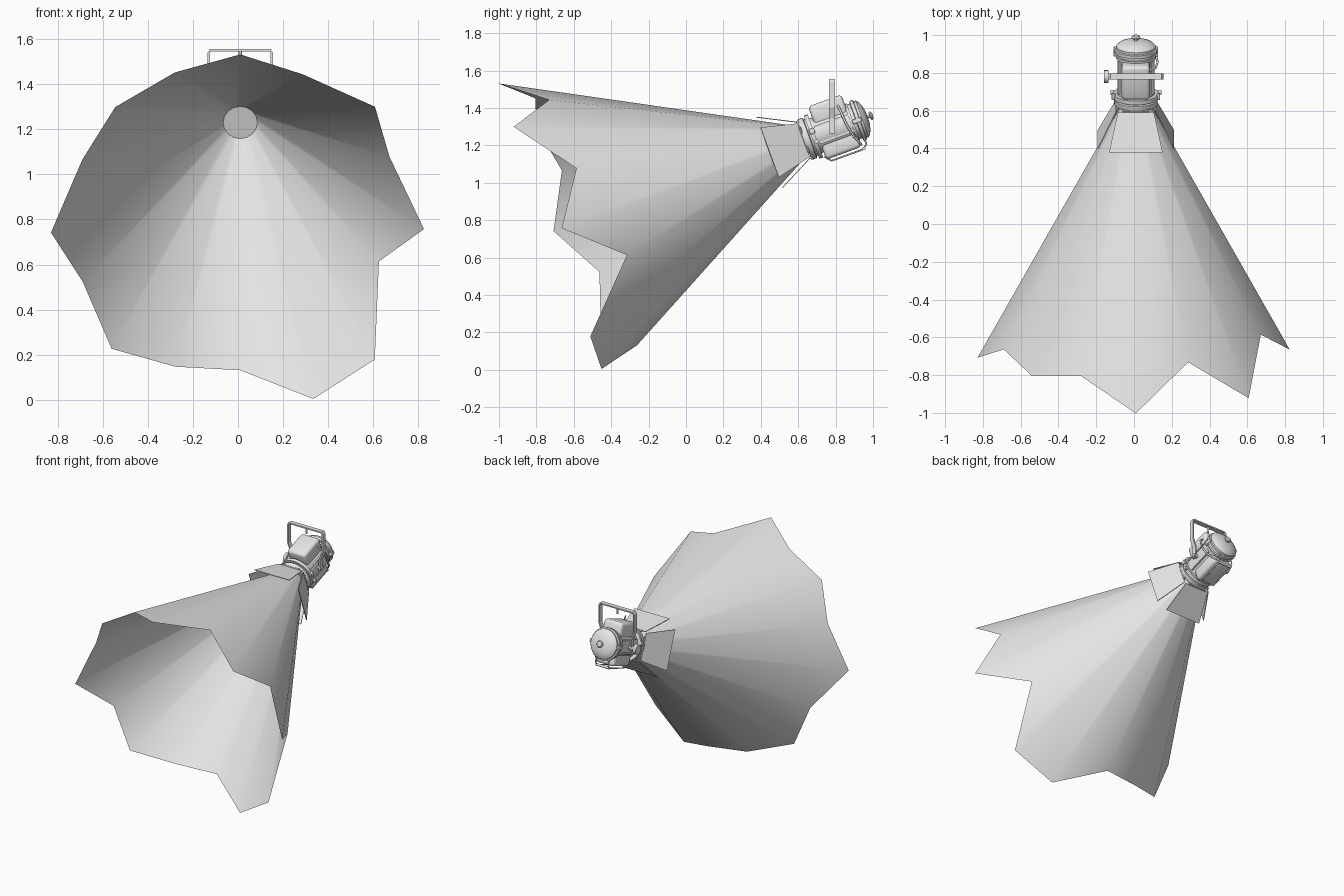
import bpy, bmesh
from math import sin, cos, tan, pi, radians
from mathutils import Matrix, Vector

cube = bpy.data.objects.get("Cube")
if cube:
    bpy.data.objects.remove(cube, do_unlink=True)

GREY = bpy.data.materials.new("plain grey")
GREY.use_nodes = True
GREY.diffuse_color = (0.8, 0.8, 0.8, 1)
GREY.node_tree.nodes["Principled BSDF"].inputs["Base Color"].default_value = (0.8, 0.8, 0.8, 1)

# Lamp frame: +Y runs backwards along the tilted lamp axis, origin at the lens
LAMP = Matrix.Translation((0.01, 0.66, 1.24)) @ Matrix.Rotation(radians(20), 4, 'X')
WORLD = Matrix.Translation((0.01, 0.78, 1.284))   # upright frame at the yoke pivot


def finish(name, bm, frame=LAMP, smooth=35, closed=True):
    if closed:
        bmesh.ops.recalc_face_normals(bm, faces=bm.faces)
    bm.transform(frame)
    mesh = bpy.data.meshes.new(name)
    bm.to_mesh(mesh)
    bm.free()
    mesh.materials.append(GREY)
    ob = bpy.data.objects.new(name, mesh)
    bpy.context.collection.objects.link(ob)
    bpy.ops.object.select_all(action='DESELECT')
    ob.select_set(True)
    bpy.context.view_layer.objects.active = ob
    bpy.ops.object.shade_smooth_by_angle(angle=radians(smooth))
    return ob


def lathe(name, profile, sides=32):
    """Revolve (radius, distance back) points around the lamp axis."""
    bm = bmesh.new()
    rings = [[bm.verts.new((r * sin(2 * pi * k / sides), b, r * cos(2 * pi * k / sides)))
              for k in range(sides)] for r, b in profile]
    for p, q in zip(rings, rings[1:]):
        for k in range(sides):
            j = (k + 1) % sides
            bm.faces.new((p[k], p[j], q[j], q[k]))
    bm.faces.new(rings[0])
    bm.faces.new(rings[-1])
    return finish(name, bm)


def box(name, centre, size, bevel=0.0, frame=LAMP):
    bm = bmesh.new()
    bmesh.ops.create_cube(bm, size=1)
    bm.transform(Matrix.Translation(centre) @ Matrix.Diagonal((*size, 1)))
    if bevel:
        bmesh.ops.bevel(bm, geom=bm.edges[:], offset=bevel, segments=3,
                        profile=0.5, affect='EDGES')
    return finish(name, bm, frame)


def rod(name, start, end, radius, frame=LAMP, sides=16):
    a, b = Vector(start), Vector(end)
    bm = bmesh.new()
    bmesh.ops.create_cone(bm, cap_ends=True, segments=sides, radius1=radius,
                          radius2=radius, depth=(b - a).length)
    turn = (b - a).to_track_quat('Z', 'Y').to_matrix().to_4x4()
    bm.transform(Matrix.Translation((a + b) / 2) @ turn)
    return finish(name, bm, frame)


def wire(name, points, radius):
    curve = bpy.data.curves.new(name, 'CURVE')
    curve.dimensions = '3D'
    curve.bevel_depth = radius
    curve.bevel_resolution = 2
    curve.use_fill_caps = True
    spline = curve.splines.new('POLY')
    spline.points.add(len(points) - 1)
    for p, co in zip(spline.points, points):
        p.co = (*co, 1)
    curve.materials.append(GREY)
    ob = bpy.data.objects.new(name, curve)
    ob.matrix_world = LAMP
    bpy.context.collection.objects.link(ob)


# Light beam: a sixteen-sided open cone with a ragged rim
reach = [1.463, 1.238, 1.466, 1.226, 1.41, 1.131, 1.464, 1.467,
         1.245, 1.29, 1.395, 1.30, 1.456, 1.303, 1.353, 1.304]
bm = bmesh.new()
inner, outer = [], []
for k, a in enumerate(reach):
    t = k * pi / 8
    r = 0.06 + a * 0.535
    inner.append(bm.verts.new((0.06 * sin(t), 0, 0.06 * cos(t))))
    outer.append(bm.verts.new((r * sin(t), -a, r * cos(t))))
for k in range(16):
    j = (k + 1) % 16
    bm.faces.new((inner[k], outer[k], outer[j], inner[j]))
finish("light_beam", bm, closed=False)

# Lens, housing, rings and domed back
lathe("lens", [(0.075, 0.0), (0.075, 0.02)])
lathe("body", [(0.098, 0.01), (0.098, 0.28)])
lathe("front_ring", [(0.085, -0.03), (0.112, -0.03), (0.115, -0.025),
                     (0.115, 0.0), (0.104, 0.004), (0.104, 0.012)])
lathe("clamp_ring", [(0.1, 0.012), (0.122, 0.012), (0.122, 0.034), (0.1, 0.034)])
lathe("rear_band", [(0.1, 0.235), (0.106, 0.235), (0.106, 0.25), (0.1, 0.25)])
lathe("rear_cap", [(0.1, 0.265), (0.113, 0.268), (0.113, 0.285), (0.104, 0.288),
                   (0.104, 0.3), (0.092, 0.312), (0.065, 0.323), (0.035, 0.33),
                   (0.012, 0.331)])
lathe("rear_knob", [(0.009, 0.325), (0.009, 0.342), (0.022, 0.344),
                    (0.024, 0.35), (0.018, 0.358), (0.006, 0.36)], 16)

# Ventilation housings above and below, ribs on the flanks
box("top_housing", (0, 0.145, 0.105), (0.15, 0.19, 0.11), 0.02)
box("bottom_housing", (0, 0.145, -0.09), (0.15, 0.2, 0.1), 0.02)
for side, s in (("left", 1), ("right", -1)):
    for i, z in enumerate((-0.045, 0.045)):
        box(f"{side}_rib_{i}", (s * 0.09, 0.14, z), (0.012, 0.19, 0.012))
    box(f"{side}_front_lug", (s * 0.118, 0.025, 0.03), (0.02, 0.03, 0.03), 0.004)
    rod(f"{side}_front_screw", (s * 0.115, 0.03, -0.03), (s * 0.135, 0.03, -0.03), 0.012)
    box(f"{side}_rear_latch", (s * 0.11, 0.27, 0.0), (0.016, 0.05, 0.025), 0.004)

# Four flared barn doors
bm_turns = {"top": 0, "left": 1, "bottom": 2, "right": 3}
for side, n in bm_turns.items():
    bm = bmesh.new()
    quad = [(-0.095, -0.035, 0.1), (0.095, -0.035, 0.1),
            (0.142, -0.228, 0.198), (-0.142, -0.228, 0.198)]
    face = bm.faces.new([bm.verts.new(p) for p in quad])
    lift = face.normal
    face.normal_update()
    ext = bmesh.ops.extrude_face_region(bm, geom=[face], use_keep_orig=True)
    moved = [v for v in ext["geom"] if isinstance(v, bmesh.types.BMVert)]
    bmesh.ops.translate(bm, verts=moved, vec=face.normal * 0.005)
    bm.transform(Matrix.Rotation(n * pi / 2, 4, 'Y'))
    finish(f"{side}_barn_door", bm)
    hinge = Matrix.Rotation(n * pi / 2, 4, 'Y')
    rod(f"{side}_hinge", hinge @ Vector((-0.07, -0.03, 0.102)),
        hinge @ Vector((0.07, -0.03, 0.102)), 0.007, sides=10)

# Upright yoke: flat bar bent over the housing
half = [(0.122, -0.02), (0.122, 0.06), (0.145, 0.12), (0.145, 0.255), (0.135, 0.271)]
inside = [(0.112, -0.02), (0.112, 0.063), (0.135, 0.123), (0.135, 0.253), (0.131, 0.261)]
outline = half + [(-x, z) for x, z in reversed(half)]
inline = inside + [(-x, z) for x, z in reversed(inside)]
bm = bmesh.new()
rows = [[bm.verts.new((x, y, z)) for x, z in line]
        for line, y in ((outline, -0.016), (inline, -0.016), (inline, 0.016), (outline, 0.016))]
for n in range(4):
    p, q = rows[n], rows[(n + 1) % 4]
    for k in range(len(p) - 1):
        bm.faces.new((p[k], p[k + 1], q[k + 1], q[k]))
for end in (0, -1):
    bm.faces.new([row[end] for row in rows])
finish("yoke", bm, WORLD, smooth=20)
rod("yoke_bolt", (0, 0, 0.22), (0, 0, 0.27), 0.007, WORLD)
rod("pivot_rod", (-0.15, 0, 0), (0.13, 0, 0), 0.013, WORLD)
rod("tilt_knob", (-0.168, 0, 0), (-0.145, 0, 0), 0.034, WORLD)

# Bent wire handle under the rear and cable along one flank
for side, x in (("left", 0.05), ("right", -0.05)):
    wire(f"{side}_handle_wire", [(x, 0.04, -0.12), (x, 0.07, -0.155), (x, 0.25, -0.155),
                                 (x, 0.275, -0.135), (x, 0.275, -0.1)], 0.005)
rod("handle_grip", (-0.055, 0.255, -0.153), (0.055, 0.255, -0.153), 0.009)
wire("side_cable", [(0.06, 0.2, 0.12), (0.105, 0.205, 0.08), (0.115, 0.21, 0),
                    (0.105, 0.225, -0.07), (0.06, 0.25, -0.13)], 0.006)
